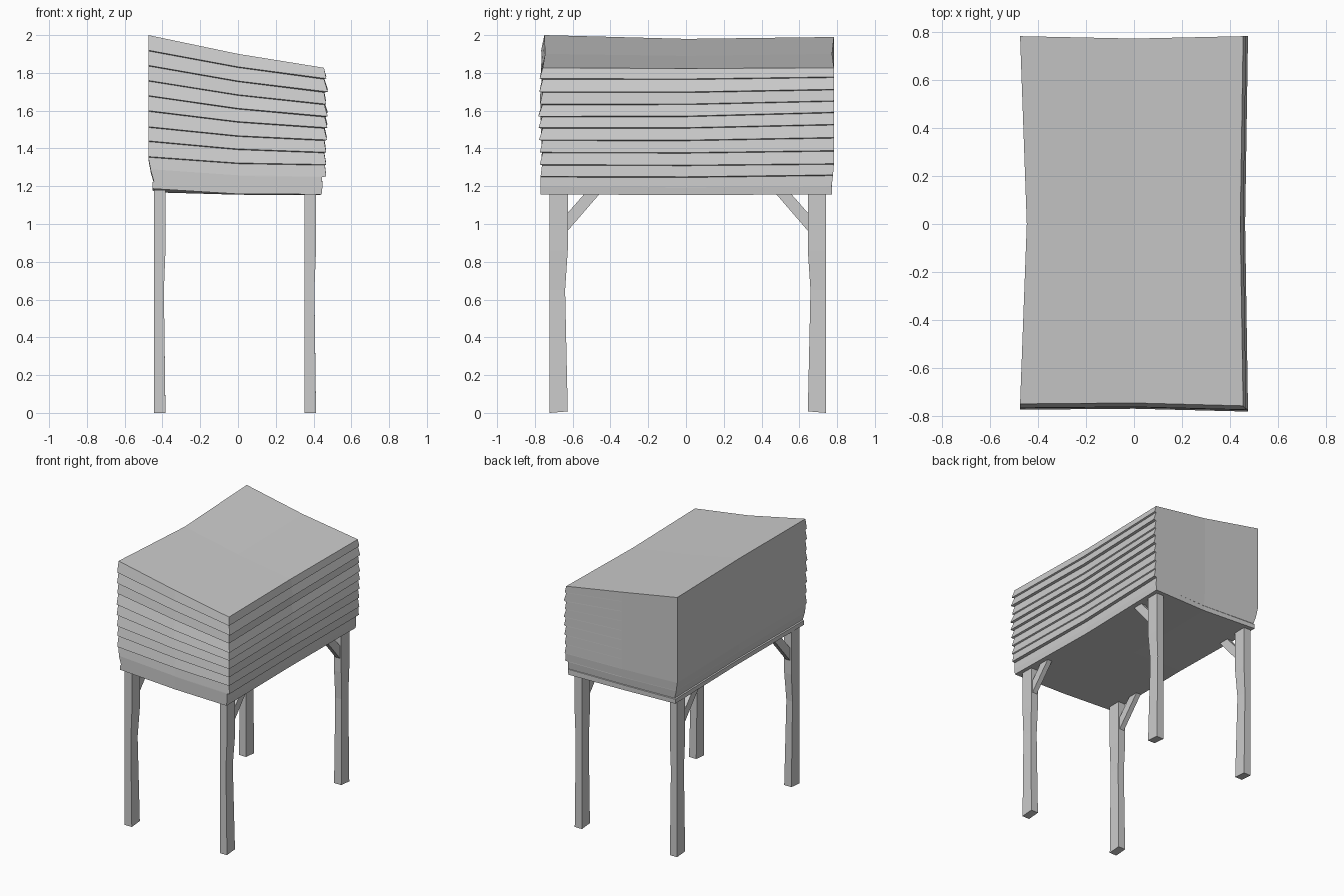
import bpy, bmesh, random
from mathutils import Vector

random.seed(4)
if "Cube" in bpy.data.objects:
    bpy.data.objects.remove(bpy.data.objects["Cube"])

grey = bpy.data.materials.new("weathered grey")
grey.use_nodes = True
grey.diffuse_color = (0.6, 0.6, 0.6, 1)
grey.node_tree.nodes["Principled BSDF"].inputs["Base Color"].default_value = (0.6, 0.6, 0.6, 1)


def finish(bm, name):
    bmesh.ops.recalc_face_normals(bm, faces=bm.faces)
    mesh = bpy.data.meshes.new(name)
    bm.to_mesh(mesh)
    bm.free()
    mesh.materials.append(grey)
    obj = bpy.data.objects.new(name, mesh)
    bpy.context.collection.objects.link(obj)
    return obj


def loft(bm, rings):
    n = len(rings[0])
    for a, b in zip(rings, rings[1:]):
        for i in range(n):
            j = (i + 1) % n
            bm.faces.new((a[i], a[j], b[j], b[i]))


# Sagging box: walls bow inward at their middles, clapboards on front and +x
def ring(bm, zl, zr, front, side, inset, back_lift):
    xl, xr = -0.475 + inset, 0.455 + side
    yf, yb = -0.75 - front, 0.783 - inset * 0.4
    zm = (zl + zr) / 2 - 0.013
    pts = [(xl, yf, zl), (0, yf + 0.004, zm), (xr, yf - 0.008, zr),
           (xr - 0.012, 0, zr - 0.004 + back_lift / 4), (xr, yb, zr + back_lift),
           (0, yb - 0.01, zm), (xl, yb, zl - 0.01), (xl + 0.028, 0, zl - 0.02)]
    return [bm.verts.new(p) for p in pts]


def cap(bm, r, z):
    c = bm.verts.new((0, 0, z))
    for i in range(0, 8, 2):
        bm.faces.new((r[i], r[i + 1], c, r[i - 1]))


bm = bmesh.new()
left_z = [2.0, 1.92, 1.84, 1.76, 1.68, 1.60, 1.515, 1.44, 1.357]
right_z = [1.827, 1.77, 1.70, 1.635, 1.57, 1.51, 1.445, 1.38, 1.315]
rings = [ring(bm, left_z[0], right_z[0], 0, 0, 0, 0)]
for i in range(1, len(left_z)):
    out = 0.019 + random.uniform(-0.005, 0.006)
    lift = 0.022 * (1 - abs(i - 4) / 5)
    bump = 0.006 if i == 2 else 0
    rings.append(ring(bm, left_z[i], right_z[i], out, out - 0.004 + bump, 0, lift))
    back_in = random.uniform(0, 0.005)
    rings.append(ring(bm, left_z[i] - 0.004, right_z[i] - 0.004, back_in, back_in, 0, lift))
# Lower skirt, with one more clapboard on the +x wall
rings.append(ring(bm, 1.29, 1.252, 0.012, 0.012, 0.012, 0.008))
rings.append(ring(bm, 1.286, 1.248, 0.012, -0.01, 0.012, 0.008))
rings.append(ring(bm, 1.225, 1.20, 0.012, -0.008, 0.03, 0))
rings.append(ring(bm, 1.22, 1.198, 0.012, -0.008, 0.022, 0))
rings.append(ring(bm, 1.187, 1.157, 0.012, -0.012, 0.022, 0))
loft(bm, rings)
cap(bm, rings[0], 1.89)
cap(bm, rings[-1], 1.155)
finish(bm, "clapboard_box")


# Rough hewn legs: square section with a slight kink halfway
def leg(name, x, y, inner):
    bm = bmesh.new()
    rings = []
    for z, kink in ((0, 0), (0.65, 0.014), (0.86, 0), (1.18, 0)):
        x0, x1 = x - 0.03, x + 0.03 - kink * 0.6
        y0, y1 = y - inner * 0.048, y + inner * (0.048 - kink)
        tilt = 0.008 if z == 0 else 0
        rings.append([bm.verts.new(p) for p in
                      ((x0, y0, z), (x1, y0, z), (x1, y1, z + tilt), (x0, y1, z + tilt))])
    loft(bm, rings)
    bm.faces.new(rings[0])
    bm.faces.new(rings[-1])
    finish(bm, name)


# Diagonal braces running from each leg to the underside
def brace(name, x, y, inner):
    edge = y + inner * 0.04
    profile = [(edge, 0.955), (edge, 1.05), (edge + inner * 0.11, 1.175), (edge + inner * 0.19, 1.175)]
    bm = bmesh.new()
    rings = [[bm.verts.new((x + dx, py, pz)) for py, pz in profile] for dx in (-0.019, 0.019)]
    loft(bm, rings)
    for r in rings:
        bm.faces.new(r)
    finish(bm, name)


for side, x in (("right", -0.414), ("left", 0.383)):
    for end, y, inner in (("front", -0.674), ("back", 0.693)) and (("front", -0.674, 1), ("back", 0.693, -1)):
        leg(f"{end}_{side}_leg", x, y, inner)
        brace(f"{end}_{side}_brace", x, y, inner)
